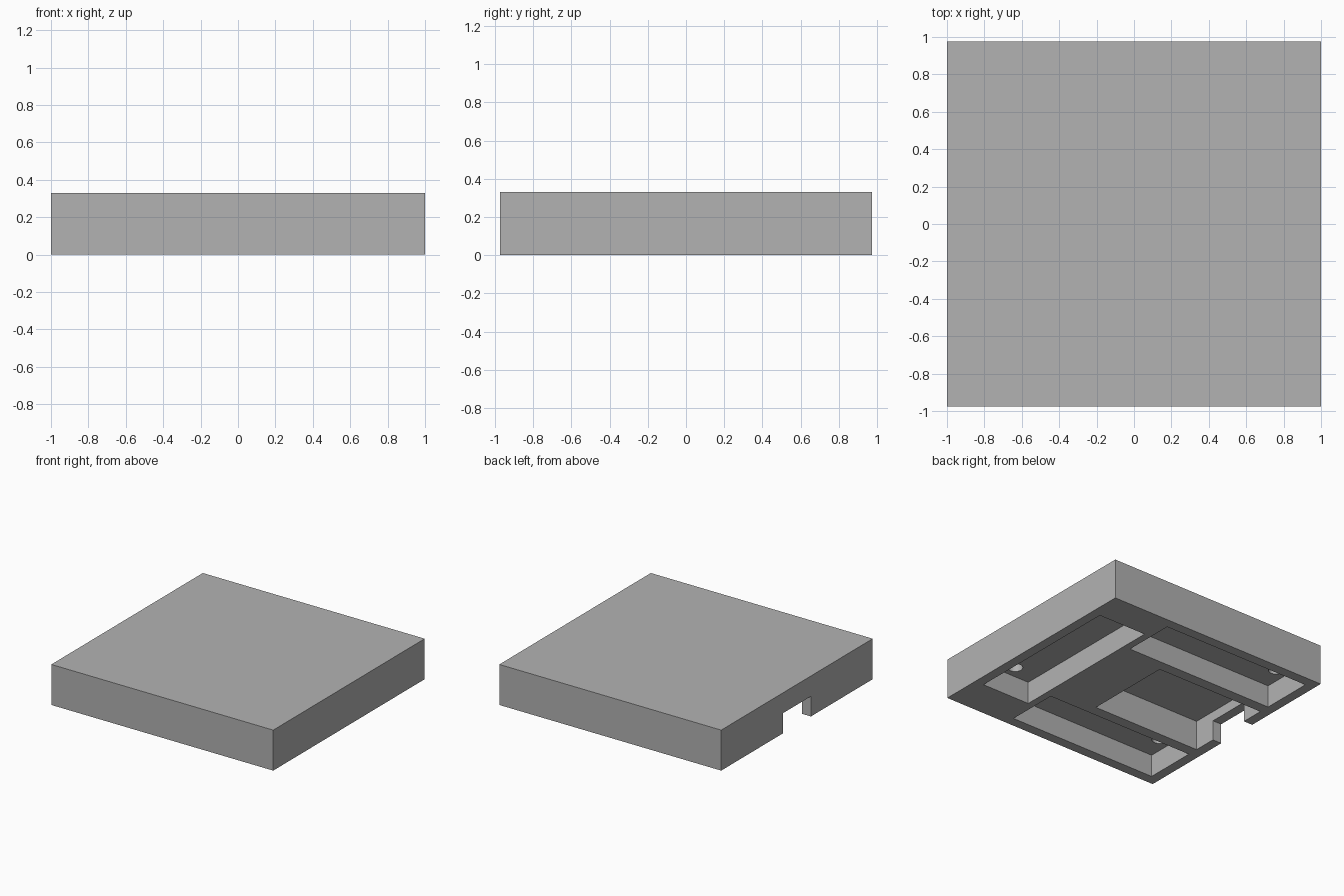
import bpy

if "Cube" in bpy.data.objects:
    bpy.data.objects.remove(bpy.data.objects["Cube"], do_unlink=True)

grey = bpy.data.materials.new("mid grey")
grey.use_nodes = True
grey.diffuse_color = (0.448, 0.448, 0.448, 1)
grey.node_tree.nodes["Principled BSDF"].inputs["Base Color"].default_value = grey.diffuse_color


def finish(name):
    obj = bpy.context.object
    obj.name = name
    obj.data.materials.append(grey)
    bpy.ops.object.transform_apply(location=True, rotation=True, scale=True)
    return obj


def box(name, x, y, z):
    """Box spanning the given (min, max) ranges."""
    bpy.ops.mesh.primitive_cube_add(size=1, location=[sum(r) / 2 for r in (x, y, z)])
    bpy.context.object.scale = [r[1] - r[0] for r in (x, y, z)]
    return finish(name)


def hole(name, x, y):
    """Round cutter sunk into a pocket floor."""
    bpy.ops.mesh.primitive_cylinder_add(vertices=32, radius=0.057, depth=0.18,
                                        location=(x, y, 0.19))
    return finish(name)


HEIGHT, BELOW = 0.33, -0.1
SLOT, BAY, NOTCH = 0.182, 0.243, 0.164   # recess depths
RIM = 0.92

slab = box("slab_body", (-1, 1), (-0.975, 0.975), (0, HEIGHT))

# Long slot along the +x edge, with its screw hole
cutters = [box("end_slot_cutter", (0.485, RIM), (-0.65, 0.70), (BELOW, SLOT)),
           hole("end_hole_cutter", 0.70, -0.545)]

# Matching slots along the two y edges, each with a screw hole
for side, sign in (("front", -1), ("back", 1)):
    edges = sorted((sign * 0.46, sign * 0.892))
    cutters.append(box(side + "_slot_cutter", (-RIM, 0.425), edges, (BELOW, SLOT)))
    cutters.append(hole(side + "_hole_cutter", -0.815, sign * 0.676))

# Central bay, open to the side through a notch
cutters.append(box("bay_cutter", (-RIM, 0.06), (-0.37, 0.37), (BELOW, BAY)))
cutters.append(box("notch_cutter", (-1.1, -0.8), (-0.18, 0.18), (BELOW, NOTCH)))

# Cut every recess and drop the cutters
for cutter in cutters:
    mod = slab.modifiers.new(cutter.name, "BOOLEAN")
    mod.operation = "DIFFERENCE"
    mod.solver = "EXACT"
    mod.object = cutter
    bpy.context.view_layer.objects.active = slab
    bpy.ops.object.modifier_apply(modifier=mod.name)
    bpy.data.objects.remove(cutter, do_unlink=True)

# Smooth hole walls, crisp edges elsewhere
bpy.ops.object.select_all(action="DESELECT")
slab.select_set(True)
bpy.context.view_layer.objects.active = slab
bpy.ops.object.shade_smooth_by_angle()
